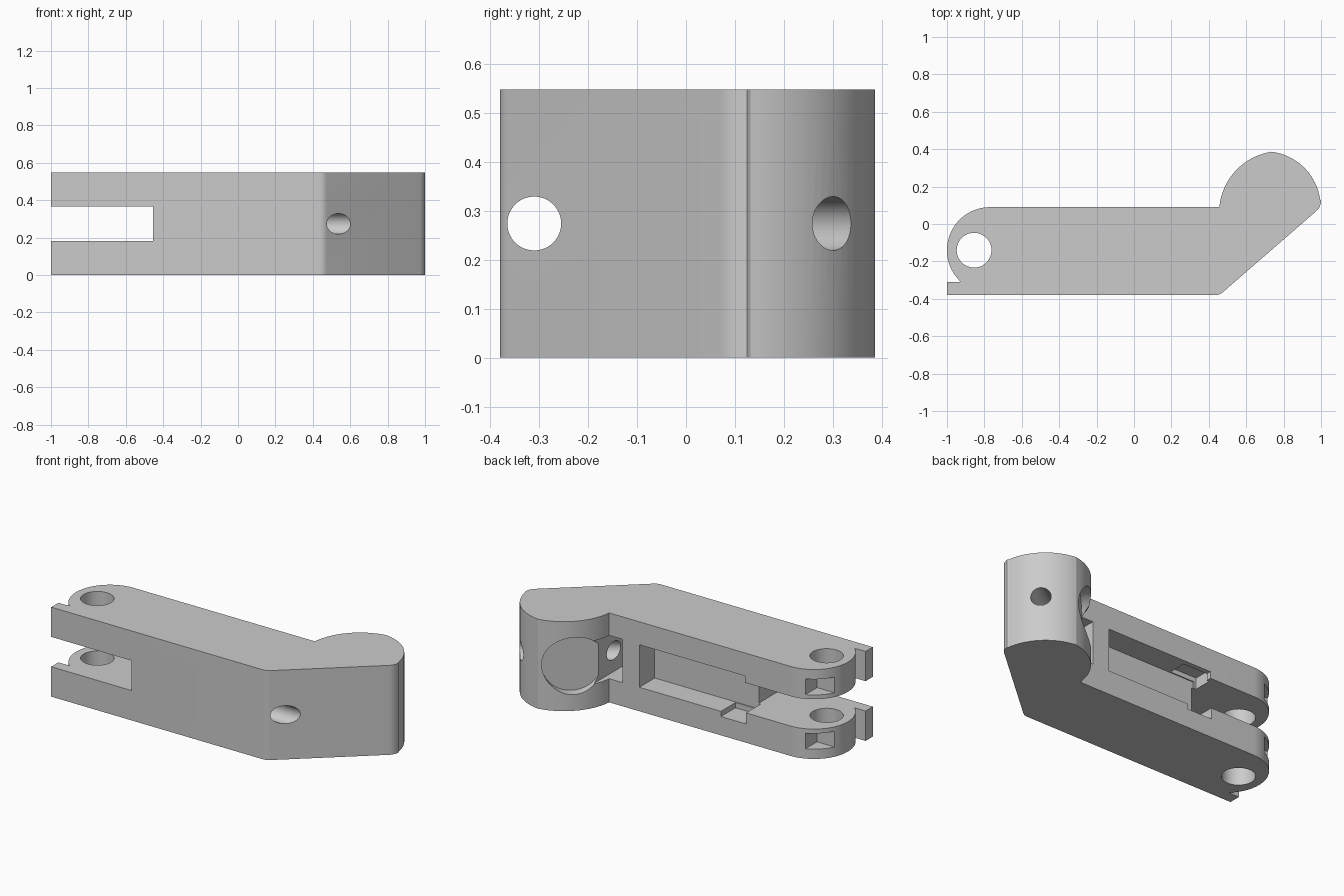
import bpy
import bmesh
from math import cos, sin, radians, pi
from mathutils import Vector

old = bpy.data.objects.get("Cube")
if old:
    bpy.data.objects.remove(old, do_unlink=True)

HEIGHT = 0.548
MID = HEIGHT / 2

grey = bpy.data.materials.new("plain_grey")
grey.use_nodes = True
COLOUR = (0.6, 0.6, 0.6, 1)
grey.diffuse_color = COLOUR
grey.node_tree.nodes["Principled BSDF"].inputs["Base Color"].default_value = COLOUR


def add_object(name, bm):
    bmesh.ops.recalc_face_normals(bm, faces=bm.faces)
    mesh = bpy.data.meshes.new(name)
    bm.to_mesh(mesh)
    bm.free()
    mesh.materials.append(grey)
    obj = bpy.data.objects.new(name, mesh)
    bpy.context.collection.objects.link(obj)
    return obj


def arc(cx, cy, r, start, end, steps):
    angles = [radians(start + (end - start) * i / steps) for i in range(steps + 1)]
    return [(cx + r * cos(a), cy + r * sin(a)) for a in angles]


def prism(name, outline, z0, z1):
    bm = bmesh.new()
    face = bm.faces.new([bm.verts.new((x, y, z0)) for x, y in outline])
    moved = bmesh.ops.extrude_face_region(bm, geom=[face])["geom"]
    verts = [v for v in moved if isinstance(v, bmesh.types.BMVert)]
    bmesh.ops.translate(bm, verts=verts, vec=(0, 0, z1 - z0))
    return add_object(name, bm)


cutters = []


def cut_box(name, x, y, z):
    outline = [(x[0], y[0]), (x[1], y[0]), (x[1], y[1]), (x[0], y[1])]
    cutters.append(prism(name, outline, *z))


def cut_cylinder(name, start, end, radius, sides=48):
    a, b = Vector(start), Vector(end)
    bm = bmesh.new()
    bmesh.ops.create_cone(bm, cap_ends=True, segments=sides, radius1=radius,
                          radius2=radius, depth=(b - a).length)
    obj = add_object(name, bm)
    turn = (b - a).to_track_quat('Z', 'Y').to_matrix().to_4x4()
    turn.translation = (a + b) / 2
    obj.data.transform(turn)
    cutters.append(obj)


# Arm outline: foot, angled nose, round hub, straight back, round fork end
outline = [(-1, -0.38)]
outline += arc(0.435, -0.32, 0.06, -90, -49, 5)
outline += arc(0.925, 0.125, 0.075, -49, 0, 8)
outline += arc(0.70, 0.09, 0.298, 8, 84, 20)
outline += arc(0.785, 0.06, 0.33, 100, 174.5, 22)
outline += arc(-0.77, -0.14, 0.23, 90, 227, 36)
outline += [(-0.94, -0.31), (-1, -0.31)]
arm = prism("lever_arm", outline, 0, HEIGHT)

# Fork gap and pivot hole
cut_box("fork_gap", (-1.2, -0.455), (-0.6, 0.6), (0.183, 0.366))
cut_cylinder("pivot_hole", (-0.855, -0.14, -0.2), (-0.855, -0.14, 0.8), 0.093)

# Small windows behind the fork tips
for z in (0.108, HEIGHT - 0.108):
    cut_box("fork_window", (-1.1, -0.86), (-0.04, 0.3), (z - 0.048, z + 0.048))

# Long pocket in the back with small recesses near the fork
cut_box("long_pocket", (-0.464, 0.252), (-0.057, 0.3), (0.147, 0.407))
cut_box("lower_recess", (-0.47, -0.3), (-0.05, 0.31), (0.115, 0.2))
cut_box("upper_recess", (-0.48, -0.3), (-0.05, 0.06), (0.35, 0.435))

# Short pocket beside the hub
cut_box("short_pocket", (0.367, 0.49), (-0.1, 0.2), (0.145, 0.41))

# Round flat seat sunk into the hub
cut_cylinder("hub_seat", (0.594, 0.251, MID), (0.394, 0.451, MID), 0.175, 64)

# Passages through the nose and the hub
cut_cylinder("nose_passage", (-0.6, -0.31, MID), (0.9, -0.31, MID), 0.055)
cut_cylinder("hub_passage", (0.448, -0.03, MID), (1.12, 0.45, MID), 0.055)

# Carve and clean up
for cutter in cutters:
    mod = arm.modifiers.new(cutter.name, 'BOOLEAN')
    mod.operation = 'DIFFERENCE'
    mod.solver = 'EXACT'
    mod.object = cutter
    cutter.hide_render = True
graph = bpy.context.evaluated_depsgraph_get()
carved = bpy.data.meshes.new_from_object(arm.evaluated_get(graph))
arm.modifiers.clear()
arm.data = carved
for cutter in cutters:
    bpy.data.objects.remove(cutter, do_unlink=True)

bpy.ops.object.select_all(action='DESELECT')
arm.select_set(True)
bpy.context.view_layer.objects.active = arm
bpy.ops.object.shade_smooth_by_angle(angle=radians(25))
